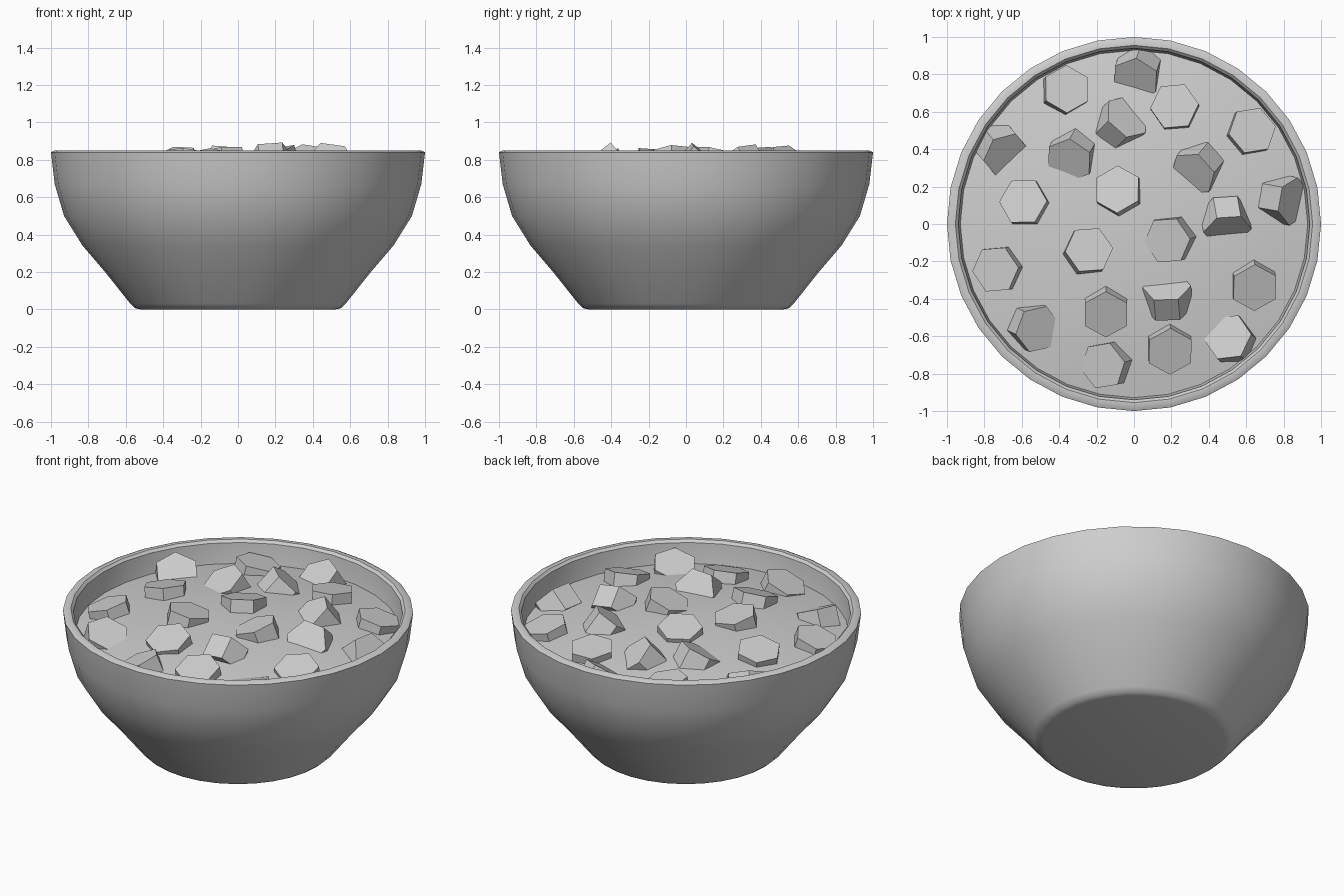
import bpy
import bmesh
from math import radians, pi
from mathutils import Matrix, Vector

cube = bpy.data.objects.get("Cube")
if cube:
    bpy.data.objects.remove(cube, do_unlink=True)

grey = bpy.data.materials.new("plain_grey")
grey.use_nodes = True
colour = (0.62, 0.62, 0.62, 1)
grey.diffuse_color = colour
for node in grey.node_tree.nodes:
    if node.type == "BSDF_PRINCIPLED":
        node.inputs["Base Color"].default_value = colour


def lathe(name, profile, sides, smooth_angle=None):
    """Turn a (radius, height) profile around z, starting on the +x axis."""
    bm = bmesh.new()
    verts = [bm.verts.new((r, 0, z)) for r, z in profile]
    edges = [bm.edges.new(pair) for pair in zip(verts, verts[1:])]
    bmesh.ops.spin(bm, geom=verts + edges, cent=(0, 0, 0), axis=(0, 0, 1),
                   angle=2 * pi, steps=sides)
    bmesh.ops.remove_doubles(bm, verts=bm.verts[:], dist=0.0005)
    bmesh.ops.recalc_face_normals(bm, faces=bm.faces[:])
    mesh = bpy.data.meshes.new(name)
    bm.to_mesh(mesh)
    bm.free()
    mesh.materials.append(grey)
    obj = bpy.data.objects.new(name, mesh)
    bpy.context.collection.objects.link(obj)
    if smooth_angle:
        bpy.ops.object.select_all(action="DESELECT")
        obj.select_set(True)
        bpy.context.view_layer.objects.active = obj
        bpy.ops.object.shade_smooth_by_angle(angle=radians(smooth_angle))
    return obj


def dome_height(r):
    """Height of the gently domed filling at a distance from the middle."""
    return 0.795 - 0.1 * r * r


# Bowl: outer wall, bevelled rim, then the inner wall down to the floor
outer = [(0, 0), (0.52, 0), (0.55, 0.007), (0.575, 0.03), (0.71, 0.2),
         (0.83, 0.34), (0.93, 0.5), (0.98, 0.67), (1, 0.84)]
rim = [(0.98, 0.85), (0.955, 0.85), (0.94, 0.835)]
inner = [(0.925, 0.67), (0.87, 0.5), (0.77, 0.34), (0.53, 0.06), (0, 0.06)]
lathe("bowl", outer + rim + inner, 32, smooth_angle=36)

# Filling: a closed shallow dome that meets the inner wall
radii = [0.93 * i / 6 for i in range(7)]
surface = [(r, dome_height(r)) for r in radii]
lathe("filling", surface + [(0.9, 0.6), (0, 0.6)], 32, smooth_angle=36)

# Chunks: x, y, tilt direction, tilt, spin (degrees)
chunks = [
    (-0.37, 0.71, 50, 13, 30),
    (0.02, 0.81, 250, 32, 25),
    (0.22, 0.62, 110, 9, 5),
    (0.62, 0.49, 40, 14, 10),
    (-0.71, 0.4, 310, 35, 10),
    (-0.07, 0.54, 45, 42, 20),
    (-0.33, 0.37, 240, 30, 25),
    (0.34, 0.3, 230, 36, 10),
    (-0.58, 0.11, 140, 14, 0),
    (-0.08, 0.17, 120, 15, 30),
    (0.8, 0.13, 350, 50, 20),
    (0.49, 0.02, 280, 52, 0),
    (0.2, -0.08, 200, 20, 5),
    (-0.25, -0.15, 50, 13, 5),
    (-0.72, -0.24, 190, 18, 5),
    (-0.54, -0.55, 335, 25, 10),
    (-0.15, -0.46, 270, 20, 30),
    (0.18, -0.39, 95, 52, 0),
    (0.64, -0.32, 285, 18, 30),
    (0.19, -0.66, 280, 18, 30),
    (0.52, -0.62, 140, 20, 5),
    (-0.14, -0.75, 195, 24, 10),
]
hexagon_block = [(0, -0.07), (0.13, -0.07), (0.13, 0.07), (0, 0.07)]

for index, (x, y, heading, tilt, spin) in enumerate(chunks, start=1):
    chunk = lathe(f"chunk_{index}", hexagon_block, 6)
    # Lean the block towards its heading, keeping its own spin
    lean = (Matrix.Rotation(radians(heading), 4, "Z")
            @ Matrix.Rotation(radians(tilt), 4, "Y")
            @ Matrix.Rotation(radians(spin - heading), 4, "Z"))
    centre = Vector((x, y, 0))
    centre.z = dome_height(centre.length) - 0.02
    chunk.matrix_world = Matrix.Translation(centre) @ lean
